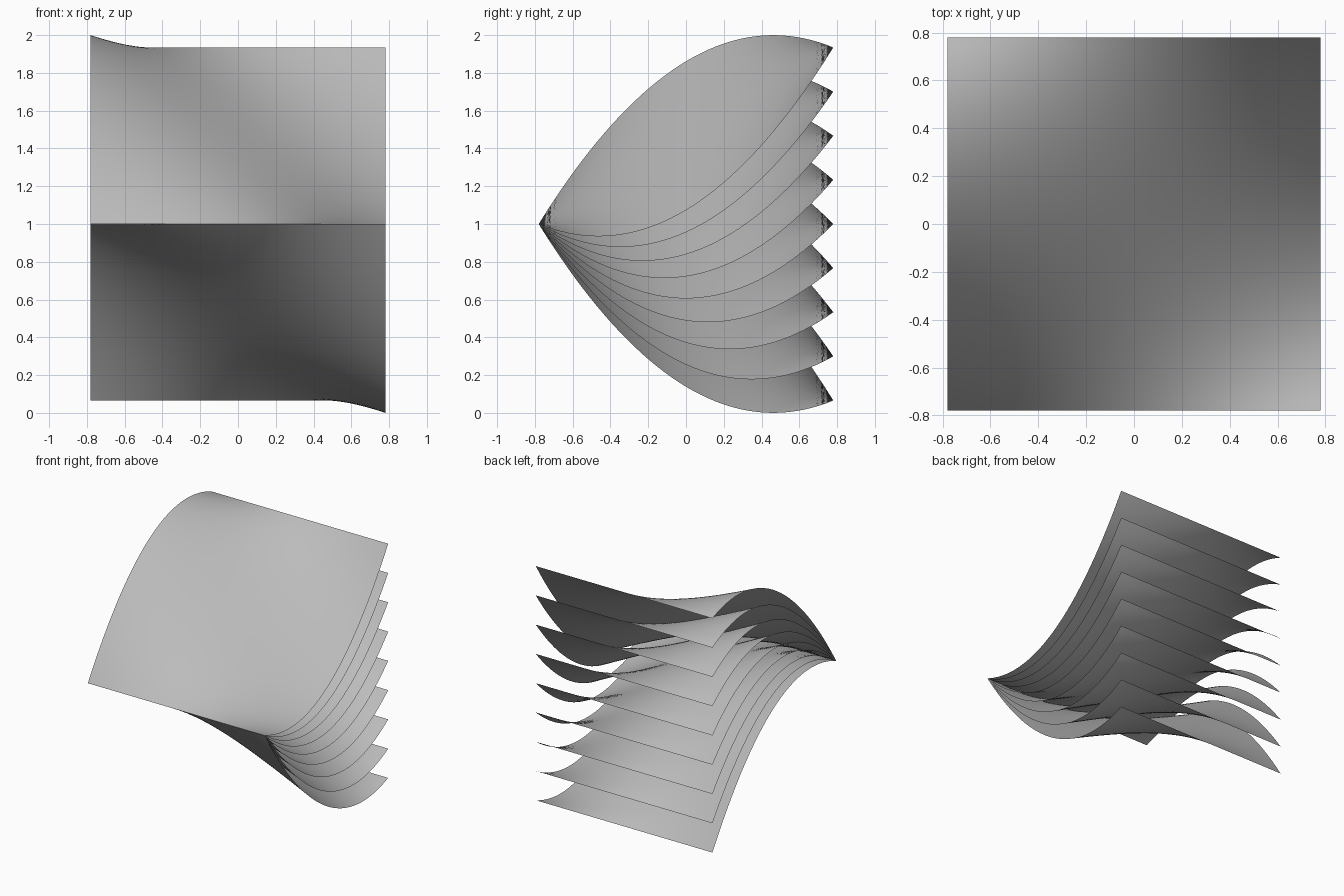
import bpy
import bmesh

if "Cube" in bpy.data.objects:
    bpy.data.objects.remove(bpy.data.objects["Cube"], do_unlink=True)

HALF = 0.78       # half width and depth of every sheet
BULGE = 0.394     # arch height on the right edge, sag depth on the left edge
RISE = 0.9345     # how far the outer sheets climb or drop at the back
SHEETS = 9
STEPS = 40

# Plain grey surface colour
grey = bpy.data.materials.new("plain_grey")
grey.use_nodes = True
colour = (0.5, 0.5, 0.5, 1.0)
grey.diffuse_color = colour
grey.node_tree.nodes["Principled BSDF"].inputs["Base Color"].default_value = colour


def twisted_sheet(name, back_offset):
    """Sheet ruled from an arched edge at -x to a sagging edge at +x."""
    bm = bmesh.new()
    bmesh.ops.create_grid(bm, x_segments=STEPS, y_segments=STEPS, size=HALF)
    for v in bm.verts:
        u, w = v.co.x / HALF, v.co.y / HALF
        slope = back_offset * (w + 1) / 2
        v.co.z = 1 + slope - BULGE * u * (1 - w * w)
    mesh = bpy.data.meshes.new(name)
    bm.to_mesh(mesh)
    bm.free()
    mesh.materials.append(grey)
    mesh.shade_smooth()
    sheet = bpy.data.objects.new(name, mesh)
    bpy.context.collection.objects.link(sheet)


# Fan of sheets sharing the front edge, evenly spread along the back
for i in range(SHEETS):
    twisted_sheet(f"sheet_{i + 1}", RISE * (2 * i / (SHEETS - 1) - 1))
